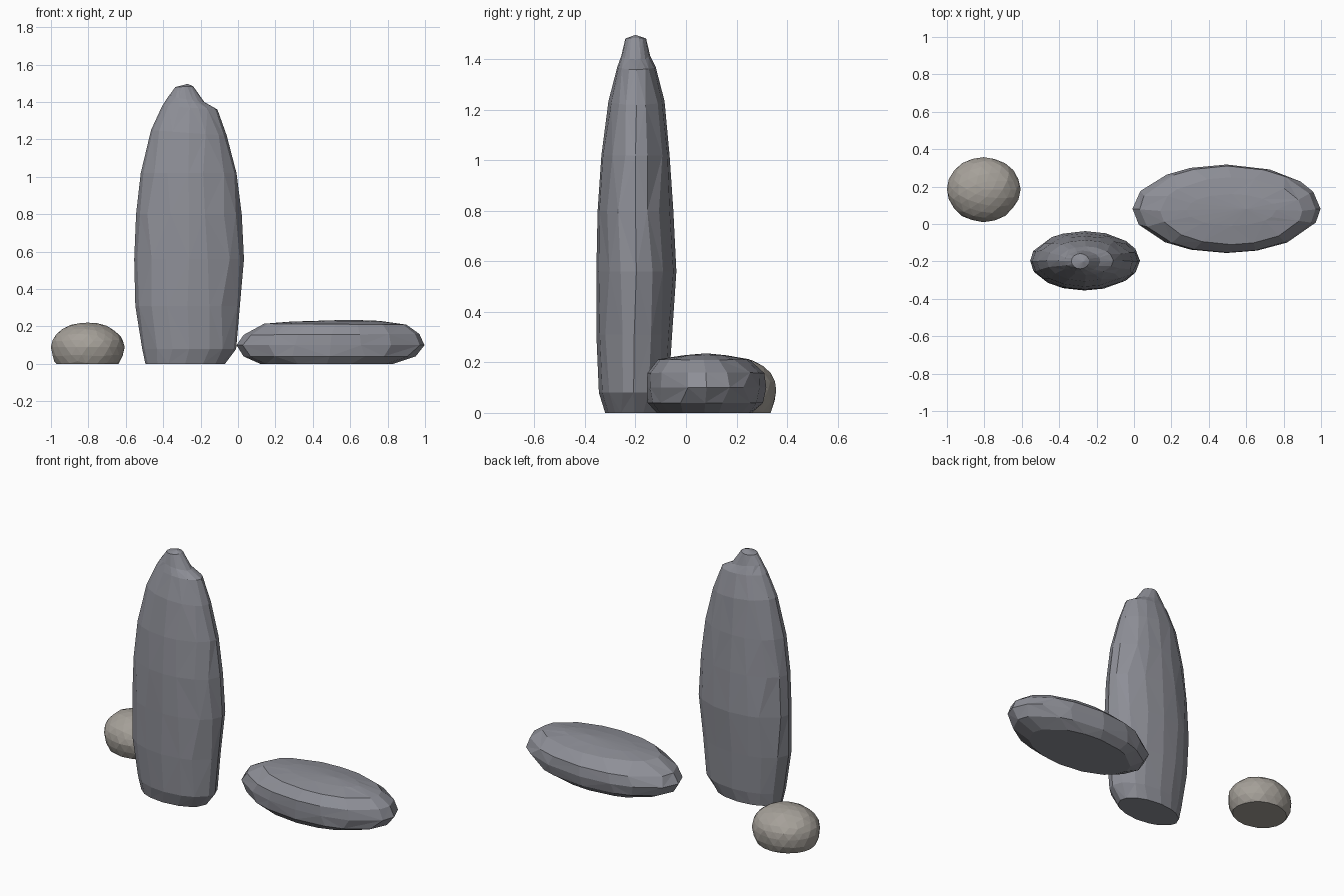
import bpy, bmesh, math, random

if "Cube" in bpy.data.objects:
    bpy.data.objects.remove(bpy.data.objects["Cube"])

random.seed(4)
SIDES = 16


def material(name, rgb):
    m = bpy.data.materials.new(name)
    m.diffuse_color = (*rgb, 1)
    m.use_nodes = True
    m.node_tree.nodes["Principled BSDF"].inputs["Base Color"].default_value = m.diffuse_color
    return m


def finish(bm, name, mat):
    bmesh.ops.recalc_face_normals(bm, faces=bm.faces[:])
    mesh = bpy.data.meshes.new(name)
    bm.to_mesh(mesh)
    bm.free()
    obj = bpy.data.objects.new(name, mesh)
    bpy.context.collection.objects.link(obj)
    mesh.materials.append(mat)
    return obj


def rock(name, rings, apex, mat):
    """Loft chipped oval rings (z left, z right, x min, x max, y min, y max) up to an apex."""
    bm = bmesh.new()
    loops = []
    for z0, z1, x0, x1, y0, y1 in rings:
        loop = []
        for i in range(SIDES):
            a = 2 * math.pi * i / SIDES
            a += 0.13 * math.sin(2 * a) * random.uniform(-1, 1)
            c, s = math.cos(a), math.sin(a)
            z = z0 + (z1 - z0) * (c + 1) / 2
            loop.append(bm.verts.new(((x0 + x1) / 2 + c * (x1 - x0) / 2,
                                      (y0 + y1) / 2 + s * (y1 - y0) / 2, z)))
        loops.append(loop)
    bm.faces.new(loops[0])
    for k, (lo, hi) in enumerate(zip(loops, loops[1:])):
        for i in range(SIDES):
            j = (i + 1) % SIDES
            # Alternate the diagonals for a hewn look
            if (i + k) % 2:
                tris = ((lo[i], lo[j], hi[j]), (lo[i], hi[j], hi[i]))
            else:
                tris = ((lo[i], lo[j], hi[i]), (lo[j], hi[j], hi[i]))
            for t in tris:
                bm.faces.new(t)
    tip = bm.verts.new(apex)
    for i in range(SIDES):
        bm.faces.new((loops[-1][i], loops[-1][(i + 1) % SIDES], tip))
    return finish(bm, name, mat)


slate = material("slate", (0.27, 0.275, 0.31))
sandstone = material("sandstone", (0.38, 0.355, 0.32))

# Tall standing stone with a chipped shoulder near the top
rock("standing_stone", [
    (0.00, 0.00, -0.495, -0.07, -0.32, -0.09),
    (0.08, 0.08, -0.512, -0.01, -0.345, -0.07),
    (0.31, 0.31, -0.549, 0.010, -0.355, -0.055),
    (0.56, 0.56, -0.555, 0.032, -0.355, -0.038),
    (0.80, 0.80, -0.545, 0.020, -0.350, -0.050),
    (1.02, 1.02, -0.520, -0.008, -0.335, -0.065),
    (1.25, 1.22, -0.465, -0.060, -0.307, -0.085),
    (1.38, 1.36, -0.405, -0.110, -0.272, -0.120),
    (1.43, 1.40, -0.372, -0.180, -0.256, -0.142),
    (1.48, 1.485, -0.335, -0.240, -0.240, -0.158),
], (-0.27, -0.2, 1.497), slate)

# Flat slab lying on the ground
rock("fallen_slab", [
    (0.00, 0.00, 0.12, 0.83, -0.115, 0.26),
    (0.04, 0.04, 0.03, 0.95, -0.152, 0.305),
    (0.10, 0.10, -0.008, 0.997, -0.155, 0.318),
    (0.155, 0.16, 0.03, 0.97, -0.153, 0.310),
    (0.215, 0.21, 0.14, 0.90, -0.11, 0.25),
    (0.226, 0.23, 0.28, 0.76, -0.01, 0.16),
], (0.6, 0.08, 0.236), slate)

# Small rounded boulder, cut flat underneath
bm = bmesh.new()
bmesh.ops.create_icosphere(bm, subdivisions=3, radius=1)
for v in bm.verts:
    v.co *= random.uniform(0.985, 1.015)
    v.co.x = -0.805 + 0.196 * v.co.x
    v.co.y = 0.185 + 0.173 * v.co.y
    v.co.z = 0.09 + v.co.z * (0.132 if v.co.z > 0 else 0.17)
cut = bmesh.ops.bisect_plane(bm, geom=bm.verts[:] + bm.edges[:] + bm.faces[:],
                             plane_co=(0, 0, 0), plane_no=(0, 0, -1), clear_outer=True)
bmesh.ops.holes_fill(bm, edges=[e for e in bm.edges if e.is_boundary], sides=0)
finish(bm, "small_boulder", sandstone)
